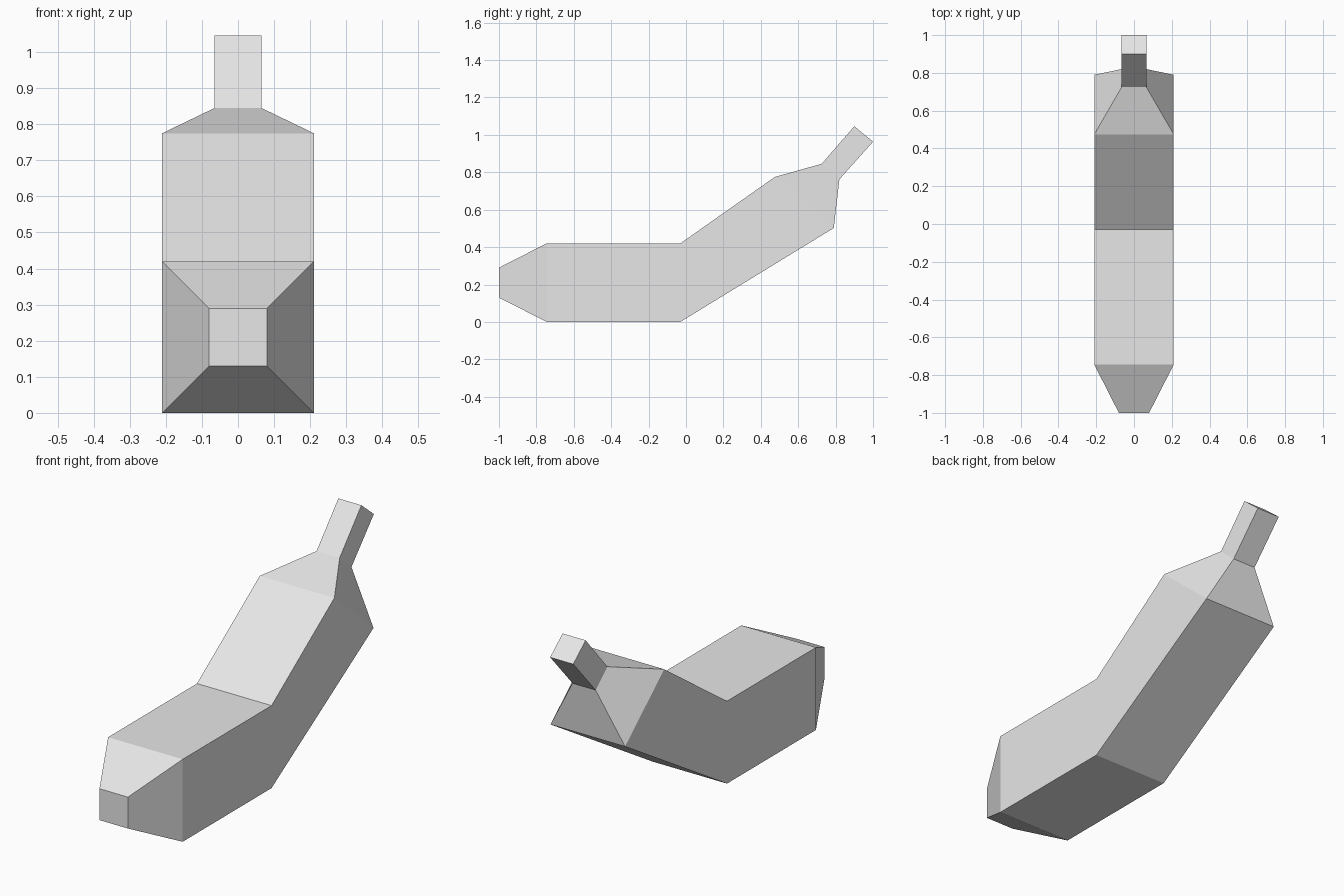
import bpy
import bmesh

cube = bpy.data.objects.get("Cube")
if cube:
    bpy.data.objects.remove(cube, do_unlink=True)

# Plain grey skin
skin = bpy.data.materials.new("plain grey")
skin.use_nodes = True
grey = (0.8, 0.8, 0.8, 1)
skin.diffuse_color = grey
skin.node_tree.nodes["Principled BSDF"].inputs["Base Color"].default_value = grey

# Square cross-sections from tip to stem: half width, bottom (y, z), top (y, z)
sections = [
    (0.08, (-1.0, 0.13), (-1.0, 0.29)),
    (0.21, (-0.745, 0.0), (-0.745, 0.42)),
    (0.21, (-0.03, 0.0), (-0.03, 0.42)),
    (0.21, (0.79, 0.502), (0.475, 0.775)),
    (0.065, (0.82, 0.762), (0.725, 0.845)),
    (0.065, (1.0, 0.963), (0.9, 1.046)),
]

# Loft the bent fruit body through the sections and cap both ends
bm = bmesh.new()
rings = []
for w, low, high in sections:
    corners = [(-w, *low), (w, *low), (w, *high), (-w, *high)]
    rings.append([bm.verts.new(c) for c in corners])
for a, b in zip(rings, rings[1:]):
    for i in range(4):
        j = (i + 1) % 4
        bm.faces.new((a[i], a[j], b[j], b[i]))
bm.faces.new(rings[0])
bm.faces.new(rings[-1])
bmesh.ops.recalc_face_normals(bm, faces=bm.faces)

mesh = bpy.data.meshes.new("banana")
bm.to_mesh(mesh)
bm.free()
mesh.materials.append(skin)
bpy.context.collection.objects.link(bpy.data.objects.new("banana", mesh))
